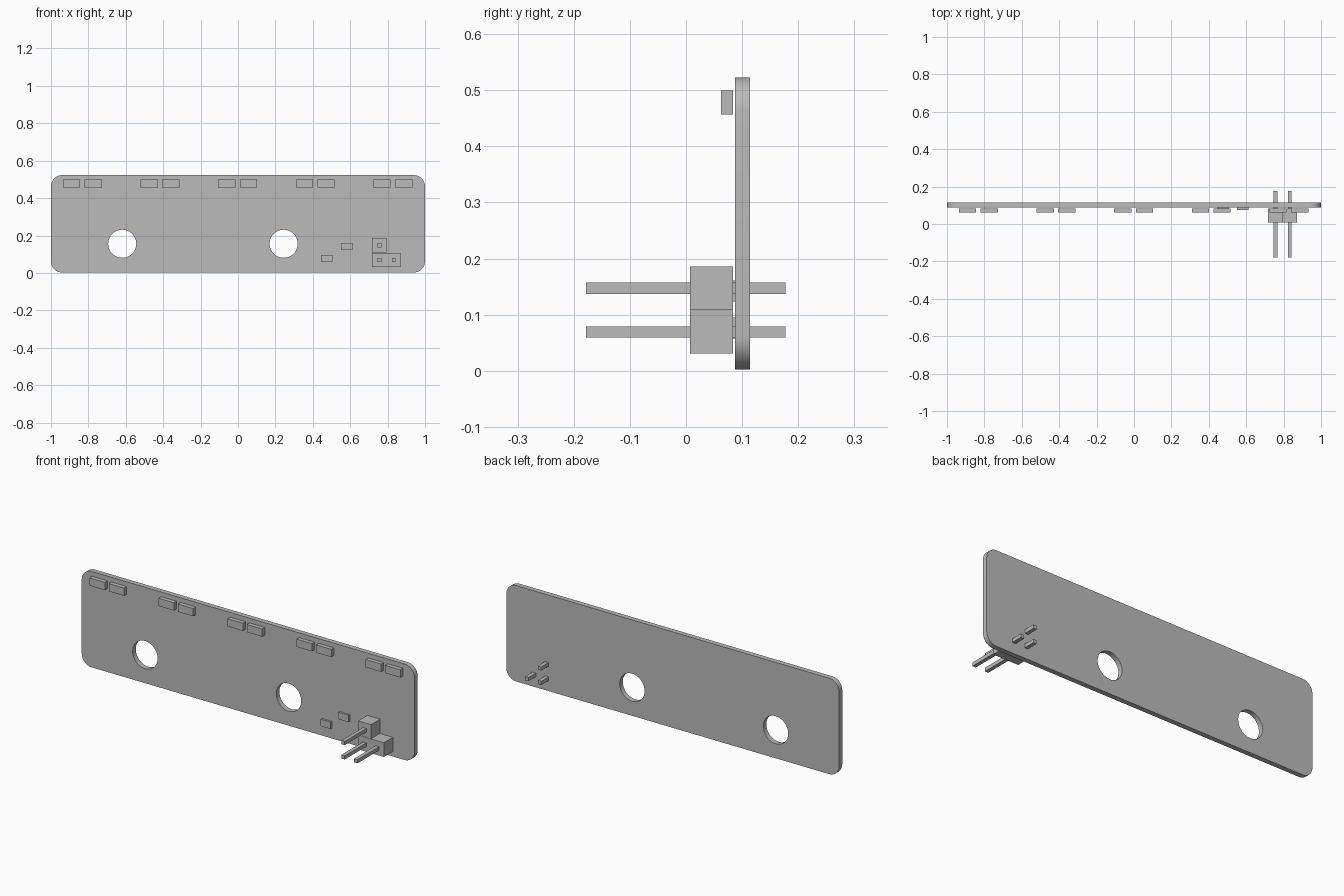
import bpy, bmesh
from math import sin, cos, pi, radians

if "Cube" in bpy.data.objects:
    bpy.data.objects.remove(bpy.data.objects["Cube"], do_unlink=True)

grey = bpy.data.materials.new("plain_grey")
grey.use_nodes = True
colour = (0.5, 0.5, 0.5, 1)
grey.diffuse_color = colour
grey.node_tree.nodes["Principled BSDF"].inputs["Base Color"].default_value = colour


def box(name, x, y, z):
    """Box spanning the given (low, high) ranges."""
    bm = bmesh.new()
    bmesh.ops.create_cube(bm, size=1)
    for v in bm.verts:
        v.co = [lo + (c + 0.5) * (hi - lo) for c, (lo, hi) in zip(v.co, (x, y, z))]
    mesh = bpy.data.meshes.new(name)
    bm.to_mesh(mesh)
    bm.free()
    mesh.materials.append(grey)
    obj = bpy.data.objects.new(name, mesh)
    bpy.context.collection.objects.link(obj)
    return obj


def span(centre, size):
    return centre - size / 2, centre + size / 2


def arc(cx, cy, r, start, sweep, n):
    return [(cx + r * cos(start + sweep * i / n), cy + r * sin(start + sweep * i / n))
            for i in range(n + 1)]


# Board: rounded rectangle with two round holes, extruded to thickness
BOTTOM, TOP, RADIUS = 0.002, 0.523, 0.06
outline = []
for k, (sx, z) in enumerate(((1, TOP - RADIUS), (-1, TOP - RADIUS),
                             (-1, BOTTOM + RADIUS), (1, BOTTOM + RADIUS))):
    outline += arc(sx * (1 - RADIUS), z, RADIUS, k * pi / 2, pi / 2, 10)
holes = [arc(x, 0.156, 0.075, 0, 2 * pi, 48)[:-1] for x in (-0.619, 0.244)]

curve = bpy.data.curves.new("board", "CURVE")
curve.dimensions = "2D"
curve.fill_mode = "BOTH"
curve.extrude = 0.0135
for loop in [outline] + holes:
    spline = curve.splines.new("POLY")
    spline.points.add(len(loop) - 1)
    for p, (x, z) in zip(spline.points, loop):
        p.co = (x, z, 0, 1)
    spline.use_cyclic_u = True
board = bpy.data.objects.new("board", curve)
board.rotation_euler = (pi / 2, 0, 0)
board.location.y = 0.1005
bpy.context.collection.objects.link(board)
bpy.ops.object.select_all(action="DESELECT")
board.select_set(True)
bpy.context.view_layer.objects.active = board
bpy.ops.object.convert(target="MESH")
board = bpy.context.view_layer.objects.active
bm = bmesh.new()
bm.from_mesh(board.data)
bmesh.ops.remove_doubles(bm, verts=bm.verts, dist=0.0001)
bmesh.ops.dissolve_limit(bm, angle_limit=radians(1), verts=bm.verts, edges=bm.edges)
bmesh.ops.recalc_face_normals(bm, faces=bm.faces)
bm.to_mesh(board.data)
bm.free()
board.data.materials.clear()
board.data.materials.append(grey)
bpy.ops.object.shade_smooth_by_angle(angle=radians(30))

# Row of paired chips along the top edge
for pair in range(5):
    for side in (-1, 1):
        x = -0.832 + pair * 0.415 + side * 0.058
        box(f"top_chip_{pair}_{'right' if side < 0 else 'left'}",
            span(x, 0.092), (0.062, 0.084), (0.457, 0.499))

# Two small chips beside the pin header
for name, x, z in (("small_chip_lower", 0.474, 0.076), ("small_chip_upper", 0.581, 0.142)):
    box(name, span(x, 0.06), (0.076, 0.087), span(z, 0.038))

# L-shaped pin header: three blocks, each with a pin through the board
for i, (x, z) in enumerate(((0.756, 0.147), (0.756, 0.069), (0.833, 0.069))):
    box(f"header_block_{i}", span(x, 0.077), (0.007, 0.084), span(z, 0.077))
    box(f"header_pin_{i}", span(x, 0.02), (-0.178, 0.177), span(z, 0.02))
